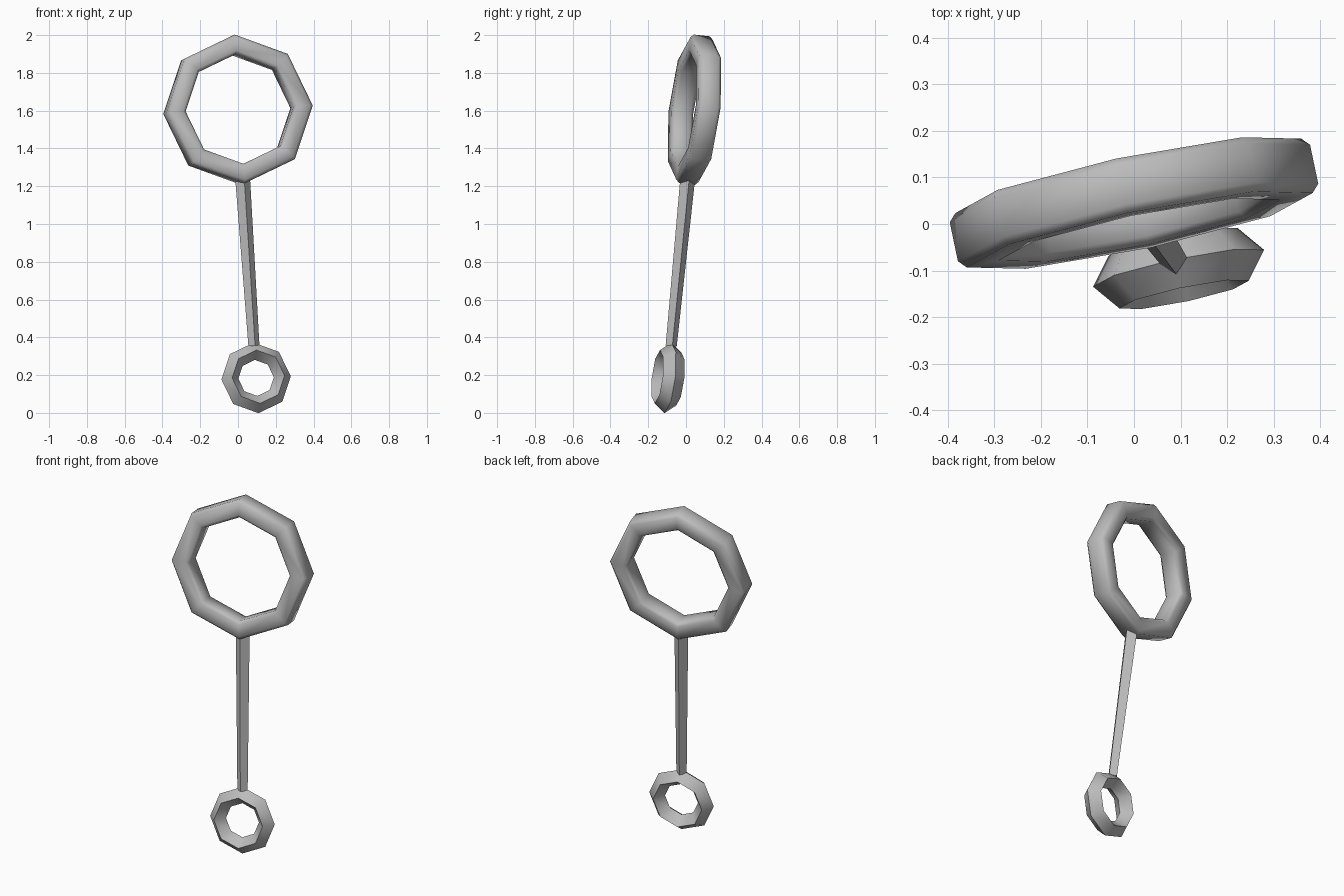
import bpy
import bmesh
from math import radians, sin, cos, pi
from mathutils import Matrix, Vector

cube = bpy.data.objects.get("Cube")
if cube:
    bpy.data.objects.remove(cube, do_unlink=True)

grey = bpy.data.materials.new("plain grey")
grey.use_nodes = True
grey.diffuse_color = (0.5, 0.5, 0.5, 1)
grey.node_tree.nodes["Principled BSDF"].inputs["Base Color"].default_value = (0.5, 0.5, 0.5, 1)

# Tilted frame shared by all parts, centred on the large ring
up = Vector((-0.067, 0.098, 0.993)).normalized()
side = Vector((0.976, 0.21, 0.0456))
side = (side - up * side.dot(up)).normalized()
back = up.cross(side)
frame = Matrix((side, back, up)).transposed().to_4x4()
frame.translation = (0, 0.045, 1.605)


def make_part(name, bm):
    bmesh.ops.recalc_face_normals(bm, faces=bm.faces)
    bm.transform(frame)
    mesh = bpy.data.meshes.new(name)
    bm.to_mesh(mesh)
    bm.free()
    mesh.materials.append(grey)
    obj = bpy.data.objects.new(name, mesh)
    bpy.context.collection.objects.link(obj)
    bpy.ops.object.select_all(action="DESELECT")
    obj.select_set(True)
    bpy.context.view_layer.objects.active = obj
    bpy.ops.object.shade_smooth_by_angle(angle=radians(60))


def make_ring(name, section, height, sides=8):
    """Sweep a (radius, depth) section round an octagon with a corner on top."""
    bm = bmesh.new()
    loops = []
    for i in range(sides):
        a = 2 * pi * i / sides
        loops.append([bm.verts.new((r * sin(a), d, height + r * cos(a))) for r, d in section])
    n = len(section)
    for i in range(sides):
        p, q = loops[i], loops[(i + 1) % sides]
        for j in range(n):
            k = (j + 1) % n
            bm.faces.new((p[j], p[k], q[k], q[j]))
    make_part(name, bm)


# Large ring: chamfered square section
make_ring("large_ring", [(0.396, -0.043), (0.396, 0.043), (0.38, 0.06), (0.31, 0.06),
                         (0.293, 0.043), (0.293, -0.043), (0.31, -0.06), (0.38, -0.06)], 0)

# Small ring: diamond section
make_ring("small_ring", [(0.188, 0), (0.142, 0.058), (0.096, 0), (0.142, -0.058)], -1.43)

# Tapered handle with a diamond section
low, high = -1.26, -0.38
bm = bmesh.new()
bmesh.ops.create_cone(bm, cap_ends=True, segments=4, radius1=0.03, radius2=0.04,
                      depth=high - low,
                      matrix=Matrix.Translation((0, 0, (low + high) / 2)))
make_part("handle", bm)
